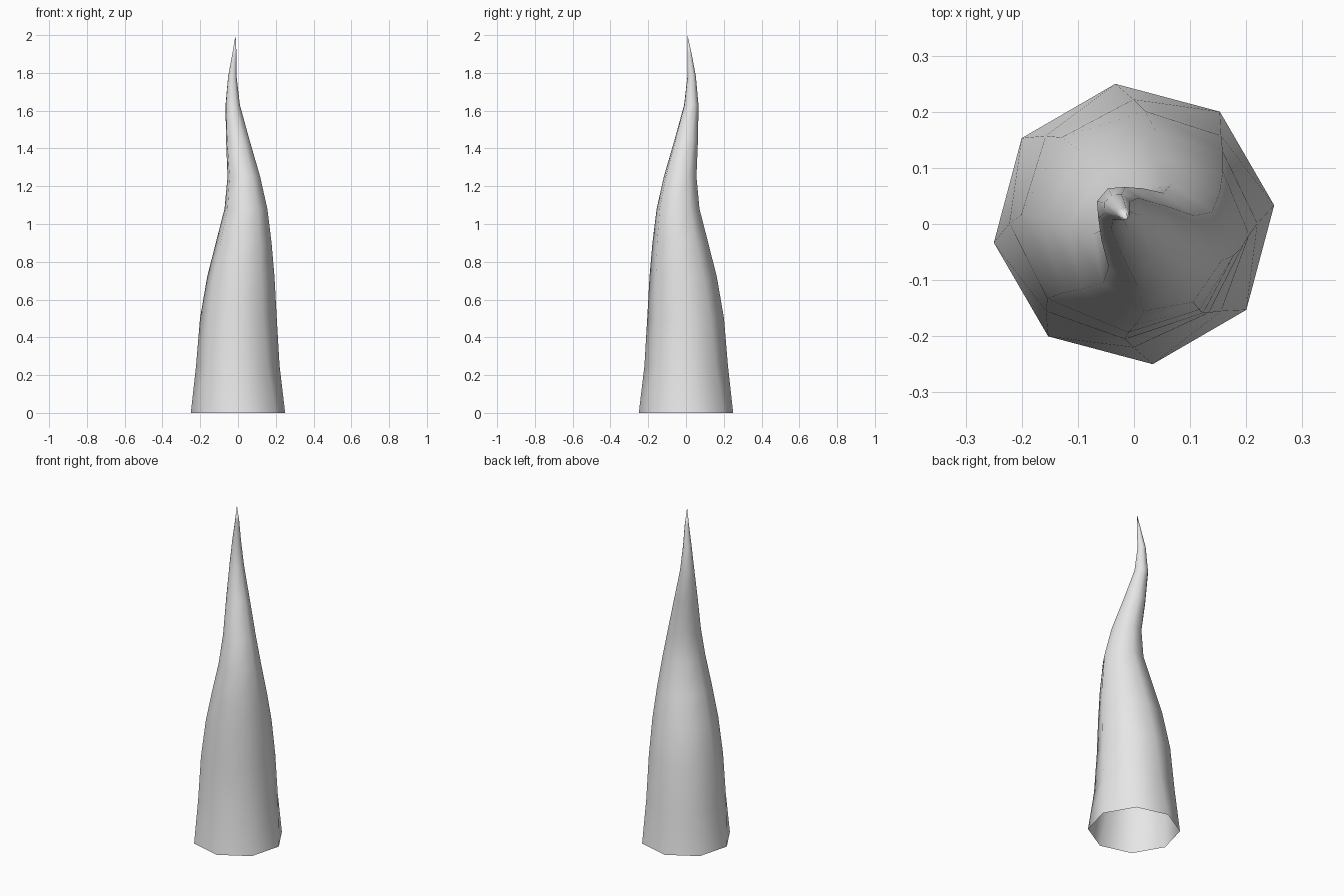
import bpy, bmesh, math

cube = bpy.data.objects.get("Cube")
if cube:
    bpy.data.objects.remove(cube, do_unlink=True)

SIDES = 8

# One plain grey material
grey = bpy.data.materials.new("light_grey")
grey.use_nodes = True
grey.diffuse_color = (0.8, 0.8, 0.8, 1)
grey.node_tree.nodes["Principled BSDF"].inputs["Base Color"].default_value = (0.8, 0.8, 0.8, 1)

# Rings up the horn: height, sway along the (x, -y) diagonal, radius, twist in degrees
RINGS = [
    (0.00, 0.000, 0.252, 7.6),
    (0.25, -0.001, 0.221, 0),
    (0.50, 0.002, 0.204, -5),
    (0.72, 0.015, 0.180, -8),
    (0.90, 0.030, 0.150, -10),
    (1.08, 0.042, 0.116, -12),
    (1.25, 0.031, 0.089, -14),
    (1.45, -0.002, 0.064, -16),
    (1.63, -0.028, 0.040, -18),
    (1.78, -0.030, 0.024, -20),
    (1.90, -0.019, 0.012, -22),
]
TIP = (-0.013, 0.008, 2.0)

# Horn: octagonal rings skinned into a tapering, swaying tube, open at the base
bm = bmesh.new()
loops = []
for z, sway, radius, twist in RINGS:
    ring = []
    for i in range(SIDES):
        a = math.radians(twist) + math.tau * i / SIDES
        ring.append(bm.verts.new((sway + radius * math.cos(a),
                                  -sway + radius * math.sin(a), z)))
    loops.append(ring)
for low, high in zip(loops, loops[1:]):
    for i in range(SIDES):
        j = (i + 1) % SIDES
        bm.faces.new((low[i], low[j], high[j], high[i]))

# Pointed tip
tip = bm.verts.new(TIP)
for i in range(SIDES):
    bm.faces.new((loops[-1][i], loops[-1][(i + 1) % SIDES], tip))

for face in bm.faces:
    face.smooth = True
mesh = bpy.data.meshes.new("horn")
bm.to_mesh(mesh)
bm.free()
mesh.materials.append(grey)
horn = bpy.data.objects.new("horn", mesh)
bpy.context.collection.objects.link(horn)
